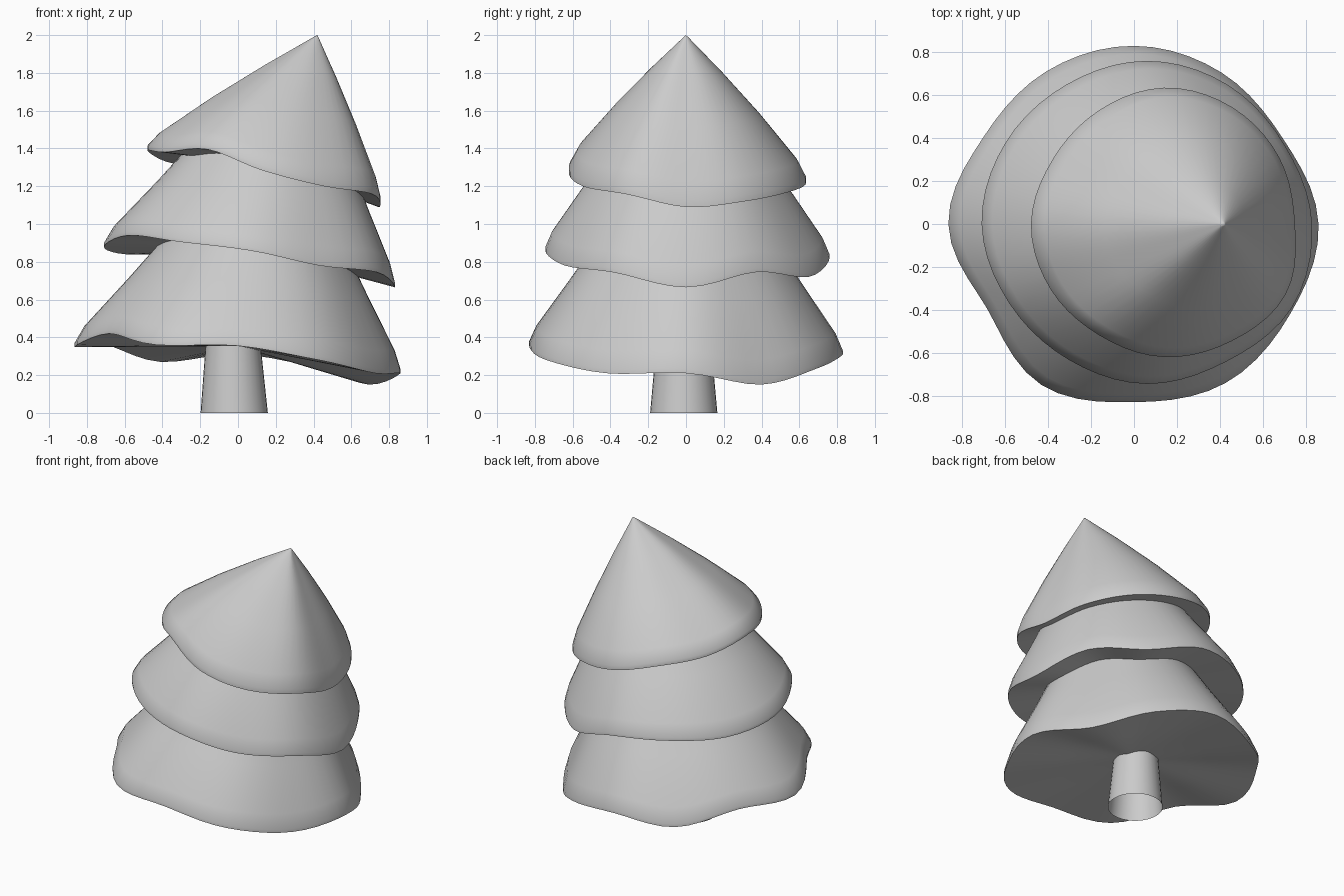
import bpy
import bmesh
import math
from mathutils import Vector

SEGMENTS = 60

default_cube = bpy.data.objects.get("Cube")
if default_cube:
    bpy.data.objects.remove(default_cube, do_unlink=True)

# Single plain material
grey = bpy.data.materials.new("plain_grey")
grey.use_nodes = True
grey.diffuse_color = (0.6, 0.6, 0.6, 1)
shader = grey.node_tree.nodes["Principled BSDF"]
shader.inputs["Base Color"].default_value = grey.diffuse_color
shader.inputs["Roughness"].default_value = 0.8


def make_object(name, bm, sharp_angle):
    """Turn a bmesh into a smooth shaded object."""
    mesh = bpy.data.meshes.new(name)
    bm.to_mesh(mesh)
    bm.free()
    mesh.materials.append(grey)
    obj = bpy.data.objects.new(name, mesh)
    bpy.context.collection.objects.link(obj)
    bpy.ops.object.select_all(action="DESELECT")
    obj.select_set(True)
    bpy.context.view_layer.objects.active = obj
    bpy.ops.object.shade_smooth_by_angle(angle=math.radians(sharp_angle))
    return obj


def add_ring(bm, points):
    return [bm.verts.new(p) for p in points]


def bridge(bm, lower, upper):
    """Join two rings with quads facing outwards."""
    count = len(lower)
    for i in range(count):
        j = (i + 1) % count
        bm.faces.new((lower[i], lower[j], upper[j], upper[i]))


def fan(bm, ring, centre):
    """Close a ring with triangles running to one point."""
    hub = bm.verts.new(centre)
    for i, vert in enumerate(ring):
        bm.faces.new((vert, ring[(i + 1) % len(ring)], hub))


def sample_loop(values, turn):
    """Smooth closed curve through evenly spaced values; turn runs 0 to 1."""
    count = len(values)
    i, t = divmod(turn * count, 1)
    a, b, c, d = (values[(int(i) + k) % count] for k in (-1, 0, 1, 2))
    return b + t / 2 * (c - a + t * (2*a - 5*b + 4*c - d + t * (3 * (b - c) + d - a)))


def make_tier(name, centre_x, radii, heights, top, top_radius, top_tilt, profile):
    """A leaning skirt of branches with a wavy rim, narrowing to its top."""
    bm = bmesh.new()
    rim, crown = [], []
    for i in range(SEGMENTS):
        turn = i / SEGMENTS
        out = Vector((math.cos(turn * math.tau), math.sin(turn * math.tau), 0))
        edge = out * sample_loop(radii, turn)
        edge.x += centre_x
        edge.z = sample_loop(heights, turn)
        rim.append(edge)
        crown.append(top + out * top_radius - Vector((0, 0, top_tilt * out.x)))

    # Outer surface, from the rim upwards
    rings = []
    for inward, upward in profile:
        rings.append(add_ring(bm, [
            (*r.lerp(c, inward).xy, r.z + (c.z - r.z) * upward)
            for r, c in zip(rim, crown)]))
    for lower, upper in zip(rings, rings[1:]):
        bridge(bm, lower, upper)
    fan(bm, rings[-1], top)

    # Shallow hollow underside
    hub = Vector((centre_x, 0, sum(heights) / len(heights) + 0.06))
    inner = add_ring(bm, [r.lerp(hub, 0.4) for r in rim])
    bridge(bm, inner, rings[0])
    fan(bm, inner[::-1], hub)
    return make_object(name, bm, 50)


# Rim radius and height every twelfth of a turn, starting on the left (+x)
skirt_profile = [(0, 0), (0, 0.03), (0.09, 0.16), (0.5, 0.53), (1, 1)]
tip_profile = [(0, 0), (0, 0.04), (0.07, 0.15), (0.38, 0.46), (0.69, 0.74), (0.98, 0.985)]

make_tier("lower_branches", 0,
          [.86, .8, .815, .83, .82, .81, .865, .79, .865, .83, .855, .84],
          [.21, .15, .24, .31, .27, .36, .35, .42, .36, .355, .28, .21],
          Vector((0.11, 0, 1)), 0.41, 0.03, skirt_profile)
make_tier("middle_branches", 0.06,
          [.77, .74, .75, .76, .75, .76, .77, .74, .73, .745, .74, .78],
          [.665, .745, .72, .82, .84, .84, .88, .94, .905, .86, .78, .745],
          Vector((0.2, 0, 1.47)), 0.36, 0.05, skirt_profile)
make_tier("upper_branches", 0.14,
          [.61, .62, .63, .635, .61, .6, .62, .61, .6, .62, .63, .655],
          [1.09, 1.12, 1.17, 1.22, 1.29, 1.33, 1.39, 1.38, 1.395, 1.28, 1.2, 1.16],
          Vector((0.42, 0, 2)), 0, 0, tip_profile)

# Tapered trunk, open at its foot
bm = bmesh.new()
trunk_rings = []
for x, radius, z in ((-0.02, 0.178, 0), (-0.027, 0.14, 0.42)):
    trunk_rings.append(add_ring(bm, [
        (x + radius * math.cos(a), radius * math.sin(a) - 0.012, z)
        for a in (math.tau * i / 32 for i in range(32))]))
bridge(bm, *trunk_rings)
make_object("trunk", bm, 40)
